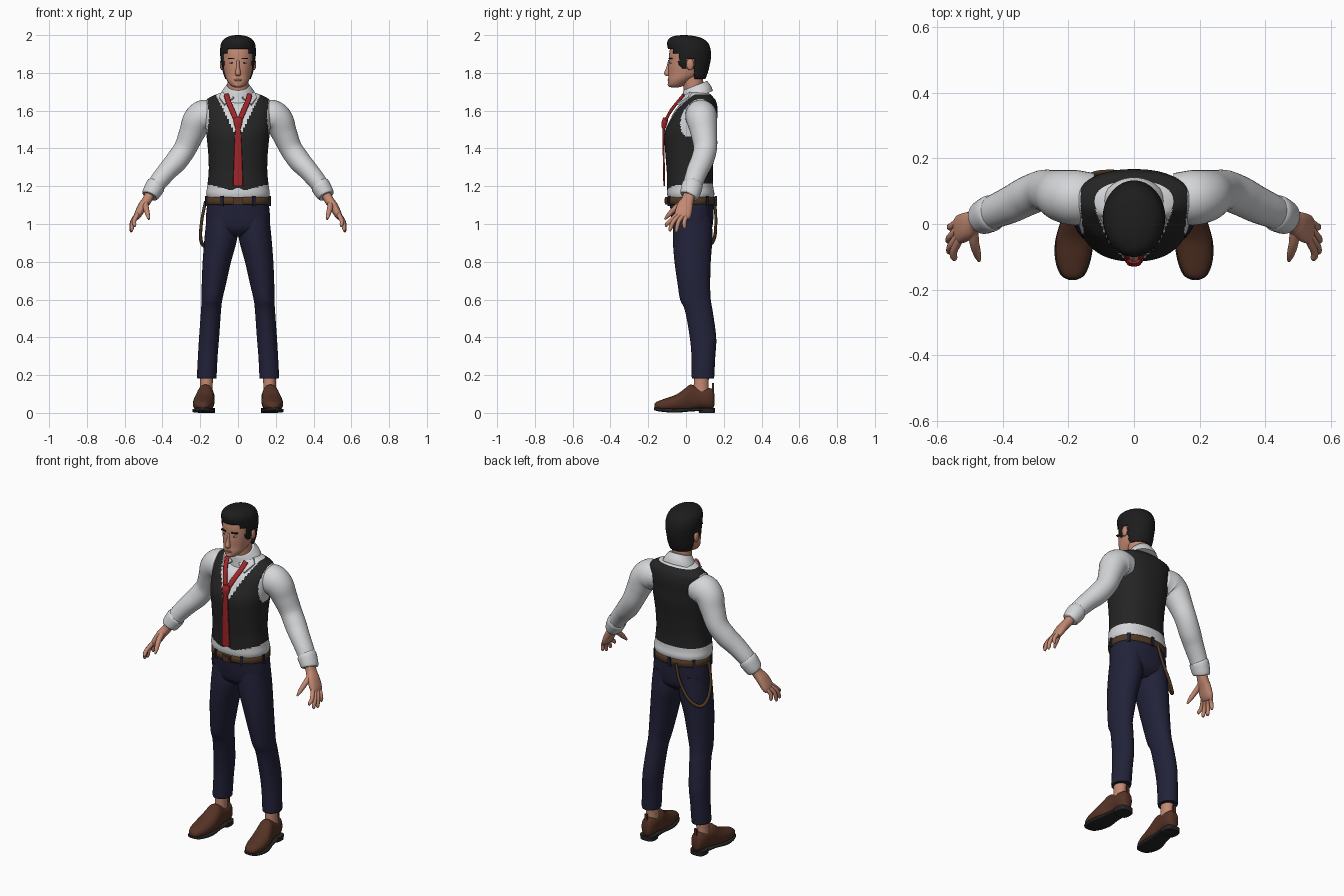
import bpy, bmesh, math
from mathutils import Vector


def material(name, rgb):
    m = bpy.data.materials.new(name)
    m.diffuse_color = (*rgb, 1)
    return m


SKIN = material("skin", (0.55, 0.25, 0.17))
HAIR = material("hair_black", (0.012, 0.012, 0.012))
VEST = material("vest_charcoal", (0.018, 0.018, 0.018))
SHIRT = material("shirt_white", (0.66, 0.67, 0.69))
RED = material("tie_red", (0.36, 0.018, 0.022))
NAVY = material("trouser_navy", (0.016, 0.016, 0.042))
BELT = material("belt_brown", (0.085, 0.042, 0.018))
SHOE = material("shoe_brown", (0.09, 0.032, 0.018))
LIP = material("lip_rose", (0.36, 0.13, 0.10))


def finish(name, bm, mats, angle=50):
    bmesh.ops.recalc_face_normals(bm, faces=bm.faces[:])
    me = bpy.data.meshes.new(name)
    bm.to_mesh(me)
    bm.free()
    for m in mats:
        me.materials.append(m)
    me.shade_smooth()
    me.set_sharp_from_angle(angle=math.radians(angle))
    ob = bpy.data.objects.new(name, me)
    bpy.context.collection.objects.link(ob)
    return ob


def spline(secs, k):
    """Smoothly interpolate a list of equal-length tuples."""
    out = []
    for i in range(len(secs) - 1):
        p0, p1, p2, p3 = (secs[max(i - 1, 0)], secs[i], secs[i + 1],
                          secs[min(i + 2, len(secs) - 1)])
        for j in range(k):
            t = j / k
            out.append([0.5 * (2 * b + (c - a) * t + (2 * a - 5 * b + 4 * c - d) * t * t
                               + (3 * b - a - 3 * c + d) * t ** 3)
                        for a, b, c, d in zip(p0, p1, p2, p3)])
    out.append(list(secs[-1]))
    return out


def loft(name, secs, mats, axis="z", n=32, k=4, power=2.0, side=1, rule=None, warp=None,
         keep=None, angle=50):
    """Skin superellipse sections (x, y, z, a, b); axis is z, y or path."""
    mats = mats if isinstance(mats, list) else [mats]
    secs = spline(secs, k)
    ctr = [Vector(s[:3]) for s in secs]
    bm = bmesh.new()
    rings = []
    for i, s in enumerate(secs):
        if axis == "z":
            u, v = Vector((1, 0, 0)), Vector((0, 1, 0))
        elif axis == "y":
            u, v = Vector((1, 0, 0)), Vector((0, 0, 1))
        else:
            t = (ctr[min(i + 1, len(ctr) - 1)] - ctr[max(i - 1, 0)]).normalized()
            v = (Vector((0, 1, 0)) - t * t.y).normalized()
            u = t.cross(v)
        ring = []
        for j in range(n):
            c, d = math.cos(2 * math.pi * j / n), math.sin(2 * math.pi * j / n)
            e = 2 / power
            p = (ctr[i] + u * s[3] * math.copysign(abs(c) ** e, c)
                 + v * s[4] * math.copysign(abs(d) ** e, d))
            if warp:
                p = warp(p)
            p.x *= side
            ring.append(bm.verts.new(p))
        rings.append(ring)
    for a, b in zip(rings, rings[1:]):
        for j in range(n):
            bm.faces.new((a[j], a[(j + 1) % n], b[(j + 1) % n], b[j]))
    bm.faces.new(rings[0])
    bm.faces.new(rings[-1])
    if keep:
        bad = [f for f in bm.faces if not keep(f.calc_center_median())]
        bmesh.ops.delete(bm, geom=bad, context="FACES")
    if rule:
        for f in bm.faces:
            f.material_index = rule(f.calc_center_median())
    return finish(name, bm, mats, angle)


def ball(name, loc, rad, mat):
    bm = bmesh.new()
    bmesh.ops.create_uvsphere(bm, u_segments=16, v_segments=10, radius=1)
    for v in bm.verts:
        v.co = Vector([c * r + l for c, r, l in zip(v.co, rad, loc)])
    return finish(name, bm, [mat])


def box(name, loc, half, mat, turn=0):
    bm = bmesh.new()
    bmesh.ops.create_cube(bm, size=2)
    for v in bm.verts:
        x, y, z = (c * h for c, h in zip(v.co, half))
        v.co = Vector((x * math.cos(turn) - y * math.sin(turn) + loc[0],
                       x * math.sin(turn) + y * math.cos(turn) + loc[1], z + loc[2]))
    return finish(name, bm, [mat], 30)


# Torso: shirt with the vest coloured by region
def torso_rule(p):
    ax = abs(p.x)
    if p.y < 0.03 and p.z > 1.655 and ax < (p.z - 1.655) * 0.6:
        return 2
    hem = 1.18 + abs(ax - 0.04) * 0.25 if p.y < 0.02 else 1.21
    in_v = p.y < 0.05 and ax < (p.z - 1.45) * 0.5
    armhole = p.z > 1.45 and ax > 0.152 + 0.12 * abs(p.z - 1.57)
    return 1 if hem < p.z < 1.685 and not in_v and not armhole else 0


loft("shirt_and_vest", [
    (0, .025, 1.13, .158, .118), (0, .025, 1.16, .168, .125), (0, .022, 1.20, .163, .122),
    (0, .02, 1.28, .155, .122), (0, .02, 1.38, .158, .13), (0, .025, 1.48, .168, .138),
    (0, .04, 1.55, .175, .125), (0, .057, 1.61, .178, .11), (0, .074, 1.65, .172, .085),
    (0, .075, 1.67, .150, .07), (0, .065, 1.69, .105, .06), (0, .05, 1.705, .05, .05)],
    [SHIRT, VEST, SKIN], n=112, k=10, power=2.3, rule=torso_rule, angle=80)


# Collar band, lower at the front
def tilt(p):
    return Vector((p.x, p.y, p.z + 0.4 * (p.y - 0.06)))


loft("shirt_collar", [(0, .06, 1.672, .098, .082), (0, .057, 1.70, .086, .076),
                      (0, .05, 1.73, .066, .066), (0, .05, 1.737, .06, .061)],
     SHIRT, n=40, warp=tilt)

# Head, neck and face
loft("head", [
    (0, -.06, 1.722, .012, .014), (0, -.052, 1.732, .036, .04), (0, -.032, 1.76, .058, .063),
    (0, -.005, 1.79, .07, .088), (0, .005, 1.83, .078, .098), (0, .01, 1.87, .083, .1),
    (0, .012, 1.91, .083, .1), (0, .012, 1.95, .075, .088), (0, .01, 1.975, .05, .055),
    (0, .01, 1.983, .01, .01)], SKIN, n=40, power=2.1, angle=80)
loft("neck", [(0, .045, 1.66, .058, .056), (0, .04, 1.72, .055, .053),
              (0, .03, 1.80, .056, .06)], SKIN)
loft("nose", [(0, -.086, 1.868, .007, .008), (0, -.092, 1.83, .009, .012),
              (0, -.098, 1.797, .015, .018), (0, -.092, 1.783, .011, .012)], SKIN, n=16)
ball("lips", (0, -.089, 1.762), (.022, .009, .007), LIP)
ball("chin", (0, -.083, 1.738), (.022, .014, .014), SKIN)
for s, tag in ((1, "left"), (-1, "right")):
    ball(tag + "_eye", (s * .033, -.076, 1.854), (.013, .009, .006), SHIRT)
    ball(tag + "_iris", (s * .033, -.082, 1.854), (.005, .005, .005), HAIR)
    box(tag + "_eyebrow", (s * .035, -.083, 1.876), (.018, .007, .0035), HAIR, s * .2)
    ball(tag + "_ear", (s * .085, .022, 1.845), (.011, .02, .031), SKIN)


# Hair shell trimmed along the hairline
def hairline(p):
    if p.y < -.068:
        return p.z > 1.925
    if p.y < -.038:
        return p.z > 1.905
    if p.y < 0:
        return p.z > 1.825
    if p.y < .045:
        return p.z > 1.872
    return p.z > 1.77


hair = loft("hair", [
    (0, .045, 1.75, .06, .05), (0, .033, 1.80, .08, .082), (0, .022, 1.84, .088, .103),
    (0, .02, 1.88, .093, .112), (0, .018, 1.92, .095, .113), (0, .008, 1.96, .088, .108),
    (0, -.002, 1.985, .066, .083), (0, -.01, 1.997, .034, .043), (0, -.012, 2.0, .006, .006)],
    HAIR, n=72, k=7, keep=hairline, angle=60)
mod = hair.modifiers.new("thickness", "SOLIDIFY")
mod.thickness = .016
mod.offset = -1

# Tie: two neck bands, knot and blade
for s, tag in ((1, "left"), (-1, "right")):
    loft(tag + "_tie_band", [(.062, -.012, 1.685, .014, .007), (.05, -.045, 1.645, .014, .007),
                             (.028, -.083, 1.595, .014, .007), (.004, -.115, 1.535, .013, .007)],
         RED, axis="path", n=12, side=s, power=3)
loft("tie_knot", [(0, -.108, 1.565, .018, .012), (0, -.113, 1.54, .023, .016),
                  (0, -.118, 1.505, .014, .010)], RED, n=16, power=3)
loft("tie_blade", [(0, -.117, 1.52, .013, .006), (0, -.119, 1.42, .019, .005),
                   (0, -.116, 1.26, .025, .005), (0, -.115, 1.20, .026, .005)],
     RED, n=12, power=4)

# Belt, buckle, loops and hanging strap
loft("belt", [(0, .026, 1.103, .163, .124), (0, .026, 1.108, .168, .129),
              (0, .026, 1.138, .168, .129), (0, .026, 1.143, .163, .124)],
     BELT, n=64, k=1, power=2.2)
box("belt_buckle", (0, -.105, 1.123), (.026, .006, .019), BELT)
box("buckle_plate", (0, -.109, 1.123), (.017, .004, .011), SHOE)
for i, deg in enumerate((-120, -60, -10, 40, 90, 140, 190)):
    a = math.radians(deg)
    box("belt_loop_%d" % i, (.169 * math.cos(a), .026 + .132 * math.sin(a), 1.122),
        (.006, .008, .026), NAVY, a)
loft("hanging_strap", [
    (-.04, .152, 1.12, .008, .008), (-.07, .158, 1.02, .008, .008), (-.125, .15, .925, .009, .009),
    (-.175, .115, .885, .010, .010), (-.197, .075, .92, .009, .009), (-.193, .04, 1.01, .008, .008),
    (-.172, .03, 1.12, .008, .008)], BELT, axis="path", n=10, k=8)

# Trousers
loft("trouser_hips", [(0, .03, 1.125, .160, .118), (0, .032, 1.08, .166, .115),
                      (0, .034, 1.02, .170, .110), (0, .036, .97, .165, .098),
                      (0, .036, .935, .12, .06)], NAVY, n=48, power=2.3, angle=80)
FINGERS = {"index": (-.045, .548, -.103, .985), "middle": (-.027, .562, -.083, .962),
           "ring": (-.006, .565, -.05, .957), "little": (.012, .56, -.008, .975)}
for s, tag in ((1, "left"), (-1, "right")):
    loft(tag + "_trouser_leg", [
        (.085, .035, 1.04, .08, .10), (.09, .035, .93, .087, .105), (.112, .035, .80, .075, .096),
        (.128, .042, .68, .064, .086), (.138, .05, .60, .055, .081), (.143, .068, .54, .053, .073),
        (.153, .09, .40, .053, .070), (.160, .092, .30, .052, .063), (.165, .09, .20, .052, .060),
        (.165, .09, .183, .050, .058)], NAVY, side=s, angle=60)
    loft(tag + "_ankle", [(.168, .08, .09, .034, .042), (.167, .08, .15, .033, .039),
                          (.165, .085, .24, .036, .042)], SKIN, side=s)

    # Shoe upper, sole, heel and pull tab
    def flat(p):
        return Vector((p.x, p.y, max(p.z, .018)))

    loft(tag + "_shoe", [
        (.187, -.168, .035, .012, .010), (.187, -.155, .038, .032, .021),
        (.186, -.11, .042, .050, .034), (.182, -.05, .052, .056, .046),
        (.176, -.005, .066, .051, .064), (.172, .025, .078, .046, .072),
        (.168, .07, .078, .043, .056), (.166, .11, .076, .042, .056),
        (.165, .14, .074, .032, .052), (.165, .15, .07, .018, .03)],
        SHOE, axis="y", side=s, power=2.2, warp=flat)
    loft(tag + "_sole", [
        (.187, -.170, .022, .012, .006), (.187, -.155, .019, .037, .009),
        (.186, -.11, .014, .054, .010), (.182, -.05, .012, .058, .011),
        (.174, .02, .016, .047, .009), (.168, .08, .018, .045, .008),
        (.165, .135, .018, .038, .008), (.165, .152, .018, .02, .008)],
        VEST, axis="y", side=s, power=4)
    loft(tag + "_heel", [(.167, .11, 0, .044, .042), (.167, .11, .026, .046, .044)],
         VEST, side=s, k=1, power=3)
    box(tag + "_pull_tab", (s * .165, .143, .135), (.008, .005, .022), SHOE)

    # Sleeve and cuff
    loft(tag + "_sleeve", [
        (.12, .08, 1.575, .07, .075), (.175, .08, 1.572, .086, .084), (.215, .085, 1.545, .080, .080),
        (.245, .095, 1.48, .068, .070), (.28, .102, 1.40, .060, .062), (.325, .085, 1.335, .059, .060),
        (.37, .062, 1.285, .053, .057), (.42, .04, 1.225, .048, .052), (.452, .025, 1.175, .043, .048)],
        SHIRT, axis="path", side=s, k=6, angle=80)
    loft(tag + "_cuff", [(.428, .035, 1.212, .046, .051), (.437, .032, 1.20, .052, .056),
                         (.462, .02, 1.158, .047, .052), (.468, .016, 1.147, .041, .046)],
         SHIRT, axis="path", side=s)

    # Hand
    loft(tag + "_palm", [
        (.455, .022, 1.18, .026, .032), (.48, .01, 1.13, .025, .032), (.505, -.005, 1.095, .024, .042),
        (.53, -.016, 1.05, .020, .044), (.54, -.02, 1.03, .012, .036)],
        SKIN, axis="path", n=20, side=s, power=2.4)
    for f, (y0, x1, y1, z1) in FINGERS.items():
        loft("%s_%s_finger" % (tag, f), [
            (.53, y0, 1.055, .012, .012), ((.552 + x1) / 2, (y0 + y1) / 2 - .01, 1.015, .0115, .0115),
            (x1, y1, z1 + .012, .010, .010), (x1 - .002, y1, z1, .004, .004)],
            SKIN, axis="path", n=12, side=s)
    loft(tag + "_thumb", [(.49, -.012, 1.115, .016, .016), (.487, -.055, 1.085, .015, .015),
                          (.478, -.09, 1.05, .012, .012), (.472, -.112, 1.025, .005, .005)],
         SKIN, axis="path", n=12, side=s)

    # Collar flap lying on the chest
    bm = bmesh.new()
    pts = [(.022, -.028, 1.672), (.088, .02, 1.70), (.10, .012, 1.672), (.072, -.05, 1.635)]
    quad = bm.faces.new([bm.verts.new((x * s, y, z)) for x, y, z in pts])
    back = bmesh.ops.extrude_face_region(bm, geom=[quad])["geom"]
    for v in back:
        if isinstance(v, bmesh.types.BMVert):
            v.co += Vector((0, .012, -.008))
    finish(tag + "_collar_flap", bm, [SHIRT], 30)
